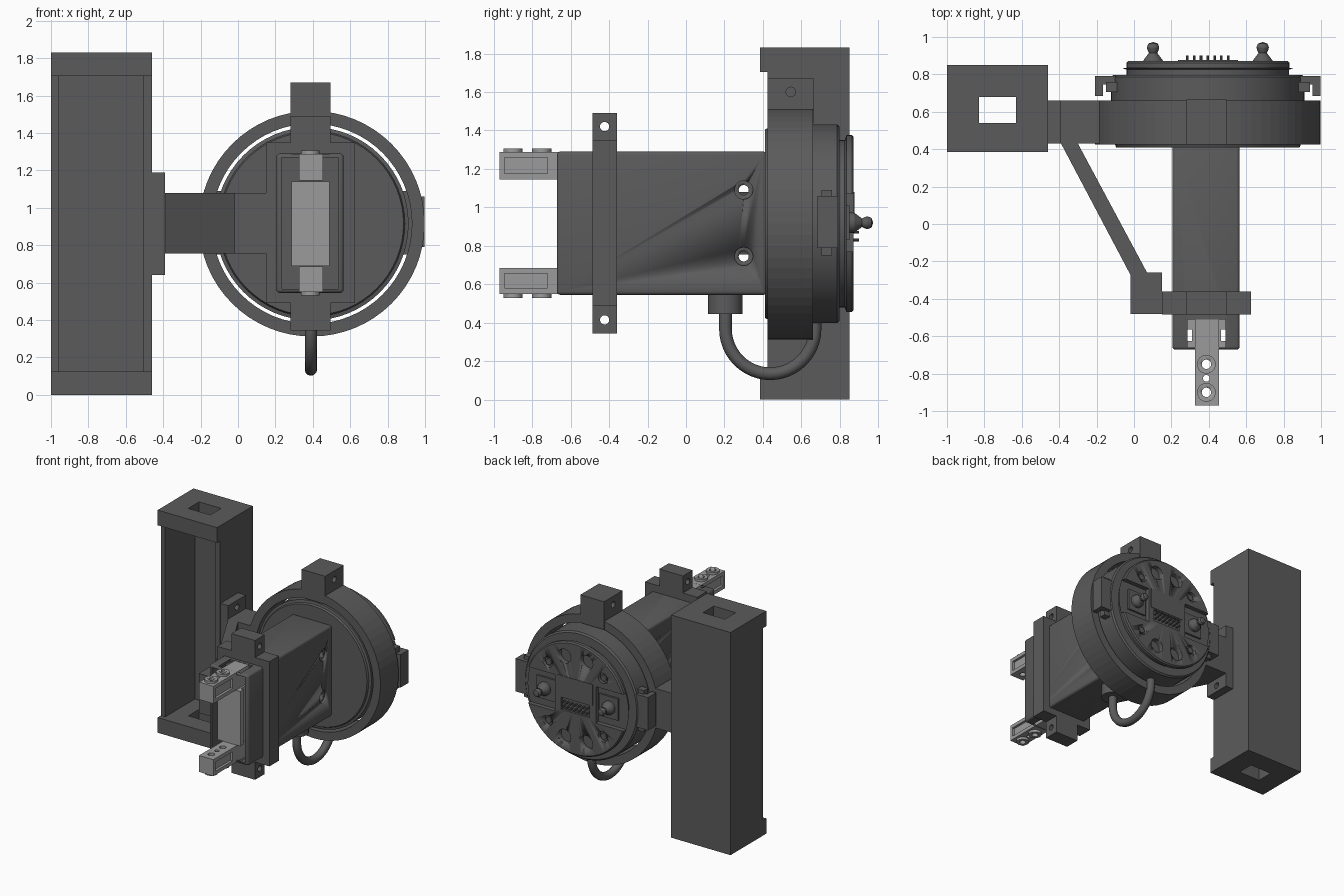
import bpy, bmesh, math
from mathutils import Matrix, Vector

if "Cube" in bpy.data.objects:
    bpy.data.objects.remove(bpy.data.objects["Cube"], do_unlink=True)


def material(name, value):
    m = bpy.data.materials.new(name)
    m.use_nodes = True
    m.diffuse_color = (value, value, value, 1)
    m.node_tree.nodes["Principled BSDF"].inputs["Base Color"].default_value = (value, value, value, 1)
    return m


DARK = material("dark grey", 0.105)
LIGHT = material("light grey", 0.33)
CX, CZ = 0.395, 0.915          # axis of the round head
ROT = {"x": Matrix.Rotation(math.pi / 2, 4, "Y"),
       "y": Matrix.Rotation(-math.pi / 2, 4, "X"), "z": Matrix.Identity(4)}


def finish(name, bm, mat=DARK, smooth=False):
    bmesh.ops.recalc_face_normals(bm, faces=bm.faces)
    me = bpy.data.meshes.new(name)
    bm.to_mesh(me)
    bm.free()
    me.materials.append(mat)
    ob = bpy.data.objects.new(name, me)
    bpy.context.collection.objects.link(ob)
    if smooth:
        bpy.ops.object.select_all(action="DESELECT")
        ob.select_set(True)
        bpy.context.view_layer.objects.active = ob
        bpy.ops.object.shade_smooth_by_angle(angle=math.radians(30))
    return ob


def box(name, x, y, z, mat=DARK, bevel=0):
    bm = bmesh.new()
    bmesh.ops.create_cube(bm, size=1)
    for v in bm.verts:
        v.co = [a[0] + (c + 0.5) * (a[1] - a[0]) for a, c in zip((x, y, z), v.co)]
    if bevel:
        bmesh.ops.bevel(bm, geom=bm.edges[:], offset=bevel, segments=3, affect="EDGES", profile=0.5)
    return finish(name, bm, mat, bevel > 0)


def rod(name, axis, centre, r, length, mat=DARK, n=24):
    bm = bmesh.new()
    bmesh.ops.create_cone(bm, cap_ends=True, segments=n, radius1=r, radius2=r, depth=length,
                          matrix=Matrix.Translation(centre) @ ROT[axis])
    return finish(name, bm, mat, True)


def lathe(name, profile, x=CX, z=CZ, steps=64, mat=DARK, smooth=True):
    # revolve (radius, y) points about an axis along y
    bm = bmesh.new()
    vs = [bm.verts.new((x + r, y, z)) for r, y in profile]
    es = [bm.edges.new(p) for p in zip(vs, vs[1:])]
    bmesh.ops.spin(bm, geom=vs + es, cent=(x, 0, z), axis=(0, 1, 0),
                   angle=math.tau, steps=steps, use_merge=True)
    bmesh.ops.remove_doubles(bm, verts=bm.verts, dist=1e-5)
    return finish(name, bm, mat, smooth)


def prism(name, points, z, mat=DARK):
    bm = bmesh.new()
    f = bm.faces.new([bm.verts.new((px, py, z[0])) for px, py in points])
    ext = bmesh.ops.extrude_face_region(bm, geom=[f])
    for v in ext["geom"]:
        if isinstance(v, bmesh.types.BMVert):
            v.co.z = z[1]
    return finish(name, bm, mat)


def cut(ob, *cutters):
    for c in cutters:
        mod = ob.modifiers.new("cut", "BOOLEAN")
        mod.operation, mod.solver, mod.object = "DIFFERENCE", "EXACT", c
    dg = bpy.context.evaluated_depsgraph_get()
    me = bpy.data.meshes.new_from_object(ob.evaluated_get(dg))
    ob.modifiers.clear()
    ob.data = me
    for c in cutters:
        bpy.data.objects.remove(c, do_unlink=True)
    return ob


# Hollow post, open at the front, with slotted end caps
cut(box("post", (-1, -0.46), (0.385, 0.85), (0, 1.83)),
    box("c", (-1.1, -0.4), (0.3, 0.425), (0.125, 1.705)),
    box("c", (-0.96, -0.505), (0.3, 0.81), (0.125, 1.705)),
    box("c", (-0.83, -0.63), (0.54, 0.68), (-0.1, 1.9)))

# Mounting plate, arm, diagonal strut and block
cut(box("mounting_plate", (-0.46, -0.39), (0.43, 0.66), (0.64, 1.19)),
    *[rod("c", "x", (-0.42, 0.545, z), 0.025, 0.3) for z in (0.695, 1.135)])
ARM_Z = (0.755, 1.08)
box("arm", (-0.39, -0.15), (0.43, 0.66), ARM_Z)
prism("strut", [(-0.39, 0.43), (-0.02, -0.27), (-0.02, -0.48), (0.15, -0.48),
                (0.15, -0.26), (0.07, -0.26), (-0.3, 0.43)], ARM_Z)

# Clamp frame round the body, with drilled ears
cut(box("clamp_frame", (0.15, 0.625), (-0.485, -0.36), (0.49, 1.35)),
    box("c", (0.21, 0.56), (-0.6, -0.2), (0.55, 1.285)))
for label, z, hole in (("upper", (1.35, 1.49), 1.42), ("lower", (0.345, 0.49), 0.415)):
    cut(box(label + "_clamp_ear", (0.28, 0.495), (-0.485, -0.36), z),
        rod("c", "x", (CX, -0.423, hole), 0.024, 0.5))

# Body with a front recess, end slots and counterbored side holes
cutters = [box("c", (0.235, 0.535), (-0.8, -0.5), (0.565, 1.27)),
           box("c", (0.285, 0.49), (-0.66, -0.51), (0.4, 1.4))]
for z in (0.745, 1.09):
    cutters.append(rod("c", "x", (CX, 0.3, z), 0.026, 0.8))
    cutters += [rod("c", "x", (x, 0.3, z), 0.048, 0.04) for x in (0.205, 0.565)]
cut(box("body", (0.205, 0.565), (-0.672, 0.42), (0.545, 1.29), bevel=0.018), *cutters)

# Light core plate with notched sides
cut(box("core_plate", (0.285, 0.49), (-0.67, -0.5), (0.69, 1.14), LIGHT),
    *[box("c", x, (-0.625, -0.565), (0.6, 1.3)) for x in ((0.2, 0.31), (0.465, 0.6))])

# Light jaws with side pockets, drilled bosses
for label, z, boss in (("upper", (1.145, 1.288), 1.295), ("lower", (0.55, 0.685), 0.542)):
    jaw = box(label + "_jaw", (0.325, 0.455), (-0.97, -0.51), z, LIGHT)
    holes = [(-0.75, 0.025), (-0.825, 0.018), (-0.9, 0.025)]
    pocket_z = (z[0] + 0.03, z[1] - 0.03)
    cut(jaw, *[box("c", x, (-0.945, -0.72), pocket_z) for x in ((0.2, 0.345), (0.435, 0.6))],
        *[rod("c", "z", (0.387, y, boss), r, 0.6) for y, r in holes])
    for y in (-0.75, -0.9):
        cut(rod(label + "_jaw_boss", "z", (0.387, y, boss), 0.05, 0.024, LIGHT),
            rod("c", "z", (0.387, y, boss), 0.025, 0.2))

# Holder ring and its drilled top ear
lathe("holder_ring", [(0.603, 0.425), (0.603, 0.66), (0.535, 0.66), (0.535, 0.425), (0.603, 0.425)], smooth=False)
cut(box("ring_ear", (0.28, 0.495), (0.425, 0.665), (1.44, 1.67)),
    rod("c", "x", (CX, 0.545, 1.6), 0.025, 0.5))

# Round head with step, neck and face plate
lathe("head_drum", [(0, 0.41), (0.49, 0.41), (0.497, 0.425), (0.517, 0.43),
                    (0.517, 0.785), (0.505, 0.797), (0, 0.797)])
face = lathe("face_plate", [(0, 0.78), (0.435, 0.78), (0.435, 0.825), (0.46, 0.835),
                            (0.46, 0.862), (0.45, 0.872), (0, 0.872)])
cutters = []
for sx in (-1, 1):
    edge = sorted((CX + sx * 0.185, CX + sx * 0.6))
    cutters.append(box("c", edge, (0.835, 1), (0.77, 1.07)))
    for sz in (-1, 1):
        cutters.append(rod("c", "y", (CX + sx * 0.1, 0.87, CZ + sz * 0.33), 0.058, 0.08))
        cutters.append(rod("c", "y", (CX + sx * 0.25, 0.87, CZ + sz * 0.24), 0.042, 0.05))
cutters.append(box("c", (0.265, 0.525), (0.855, 1), (0.80, 0.90)))
cut(face, *cutters)
box("centre_panel", (0.235, 0.555), (0.86, 0.876), (0.91, 1.08))

# Contact pins
for i in range(7):
    for z in (0.83, 0.87):
        rod("contact_pin", "y", (0.285 + i * 0.0365, 0.875, z), 0.007, 0.05, n=8)

# Mirrored locating knobs, face screws and hooked side clips
for sx, side in ((-1, "right"), (1, "left")):
    def span(a, b):
        return sorted((CX + sx * a, CX + sx * b))
    lathe(side + "_knob", [(0, 0.83), (0.055, 0.83), (0.052, 0.875), (0.022, 0.915), (0.03, 0.93),
                           (0.033, 0.945), (0.025, 0.965), (0, 0.973)],
          x=CX + sx * 0.293, z=0.92, steps=24)
    box(side + "_knob_seat", span(0.2, 0.37), (0.825, 0.85), (0.83, 1.01))
    for sz in (-1, 1):
        rod(side + "_face_screw", "y", (CX + sx * 0.25, 0.855, CZ + sz * 0.24), 0.026, 0.02, n=12)
    box(side + "_clip_bridge", span(0.47, 0.603), (0.745, 0.79), (0.79, 1.06))
    box(side + "_clip_hook", span(0.56, 0.603), (0.685, 0.745), (0.79, 1.06))
    box(side + "_clip_tab", span(0.48, 0.545), (0.705, 0.76), (0.75, 1.09))

# Cable gland and looped cable
rod("cable_gland", "z", (CX - 0.005, 0.205, 0.5), 0.09, 0.11, n=32)
curve = bpy.data.curves.new("cable", "CURVE")
curve.dimensions, curve.bevel_depth, curve.bevel_resolution = "3D", 0.033, 4
curve.use_fill_caps = True
path = [(0.205, 0.47)]
path += [(0.438 - 0.233 * math.cos(t), 0.37 - 0.235 * math.sin(t))
         for t in (math.pi * i / 24 for i in range(25))]
path.append((0.671, 0.45))
spline = curve.splines.new("POLY")
spline.points.add(len(path) - 1)
for p, (y, z) in zip(spline.points, path):
    p.co = (CX - 0.005, y, z, 1)
cable = bpy.data.objects.new("cable", curve)
curve.materials.append(DARK)
bpy.context.collection.objects.link(cable)
